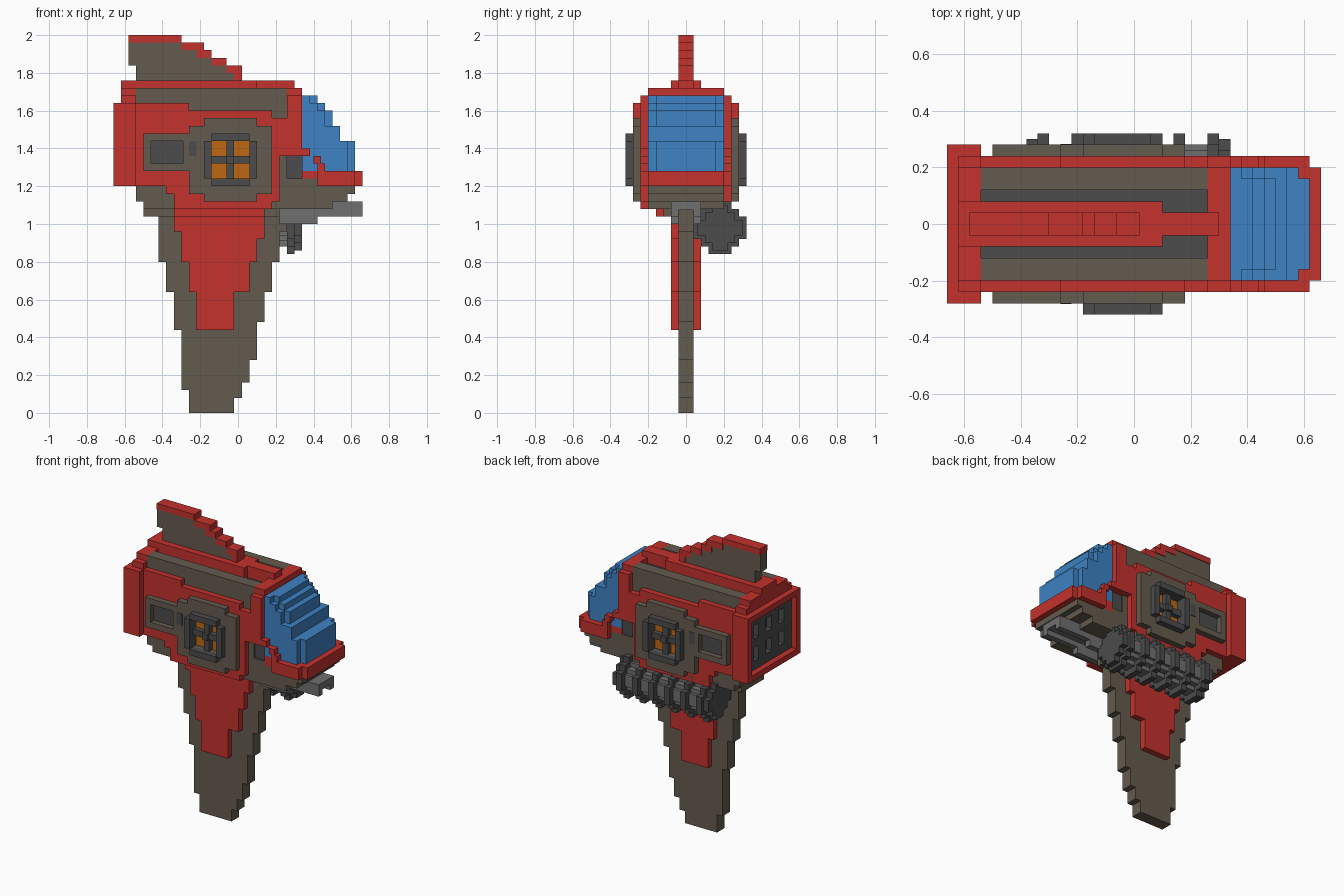
import bpy
import bmesh

cube = bpy.data.objects.get("Cube")
if cube:
    bpy.data.objects.remove(cube, do_unlink=True)


def material(name, rgb):
    lin = [((c / 255 + 0.055) / 1.055) ** 2.4 for c in rgb] + [1.0]
    m = bpy.data.materials.new(name)
    m.use_nodes = True
    m.diffuse_color = lin
    m.node_tree.nodes["Principled BSDF"].inputs["Base Color"].default_value = lin
    return m


RED = material("hull red", (196, 50, 45))
OLIVE = material("olive grey", (100, 91, 78))
DARK = material("dark grey", (76, 76, 77))
GREY = material("mid grey", (112, 112, 113))
BLUE = material("canopy blue", (62, 130, 195))
ORANGE = material("thruster orange", (190, 103, 20))


def finish(name, mat, bm):
    bmesh.ops.recalc_face_normals(bm, faces=bm.faces)
    me = bpy.data.meshes.new(name)
    bm.to_mesh(me)
    bm.free()
    me.materials.append(mat)
    ob = bpy.data.objects.new(name, me)
    bpy.context.collection.objects.link(ob)
    return ob


def prism(bm, outline, y0, y1):
    """Extrude an xz outline from y0 to y1."""
    face = bm.faces.new([bm.verts.new((x, y0, z)) for x, z in outline])
    ext = bmesh.ops.extrude_face_region(bm, geom=[face])
    verts = [v for v in ext["geom"] if isinstance(v, bmesh.types.BMVert)]
    bmesh.ops.translate(bm, verts=verts, vec=(0, y1 - y0, 0))


def spans(y0, y1, both):
    return [(y0, y1), (-y1, -y0)] if both else [(y0, y1)]


def blocks(name, mat, boxes, both=False):
    """Boxes given as (x0, x1, y0, y1, z0, z1), optionally mirrored in y."""
    bm = bmesh.new()
    for x0, x1, y0, y1, z0, z1 in boxes:
        for a, b in spans(y0, y1, both):
            prism(bm, [(x0, z0), (x1, z0), (x1, z1), (x0, z1)], a, b)
    return finish(name, mat, bm)


def stepped(name, mat, y0, y1, z0, rows, both=False):
    """Stepped slab: rows of (top z, left x, right x) stacked from z0."""
    left, right, z = [], [], z0
    for top, l, r in rows:
        left += [(l, z), (l, top)]
        right += [(r, z), (r, top)]
        z = top
    pts = []
    for p in right + left[::-1]:
        if not pts or p != pts[-1]:
            pts.append(p)
    bm = bmesh.new()
    for a, b in spans(y0, y1, both):
        prism(bm, pts, a, b)
    return finish(name, mat, bm)


def frame(x0, x1, z0, z1, t, y0, y1, cut=0.0):
    """Four bars around an opening; cut shortens the top and bottom bars."""
    return [(x0 + cut, x1 - cut, y0, y1, z0, z0 + t),
            (x0 + cut, x1 - cut, y0, y1, z1 - t, z1),
            (x0, x0 + t, y0, y1, z0 + t, z1 - t),
            (x1 - t, x1, y0, y1, z0 + t, z1 - t)]


# Lower blade and its red sheath
stepped("lower_blade", OLIVE, -.04, .04, 0, [
    (.08, -.26, -.02), (.12, -.26, .02), (.16, -.30, .02), (.28, -.30, .06),
    (.44, -.30, .10), (.48, -.34, .10), (.64, -.34, .14), (.80, -.38, .18),
    (.96, -.42, .22), (1.08, -.42, .26)])
stepped("blade_sheath", RED, -.08, .08, .44, [
    (.64, -.22, -.02), (.80, -.26, .06), (.92, -.30, .10),
    (.96, -.30, .14), (1.06, -.34, .14)])

# Hull core and belly
stepped("hull_core", OLIVE, -.20, .20, 1.08, [
    (1.12, -.50, .50), (1.16, -.54, .58), (1.20, -.54, .62),
    (1.24, -.54, .42), (1.60, -.54, .26)])
blocks("belly_plate", OLIVE, [(-.50, .22, -.12, .12, 1.04, 1.09)])
blocks("belly_trim", RED, [(-.34, .14, -.16, -.12, 1.04, 1.09),
                           (-.34, .14, .12, .16, 1.04, 1.09)])

# Red side armour
stepped("side_armour", RED, .19, .24, 1.08, [
    (1.12, -.34, .18), (1.16, -.34, .22), (1.20, -.38, .22),
    (1.36, -.54, .22), (1.56, -.54, .34), (1.60, -.54, .18),
    (1.64, -.54, -.26)], both=True)

# Roof: olive shoulders, dark deck, red spine
blocks("roof_shoulders", OLIVE, [(-.54, .26, .12, .20, 1.59, 1.72)], both=True)
blocks("roof_deck", DARK, [(-.54, .26, -.12, .12, 1.59, 1.68)])
blocks("roof_spine", RED, [(-.62, .10, -.08, .08, 1.66, 1.76),
                           (.10, .30, -.04, .04, 1.66, 1.76)])
blocks("front_arch", RED, [(.26, .34, -.24, .24, 1.36, 1.68),
                           (.26, .34, -.20, .20, 1.68, 1.72)])
blocks("rear_arch", RED, [(-.62, -.54, -.24, .24, 1.62, 1.68),
                          (-.62, -.54, -.20, .20, 1.68, 1.72)])

# Upper fin with red stepped edge
stepped("upper_fin", OLIVE, -.035, .035, 1.75, [
    (1.80, -.54, -.02), (1.84, -.54, -.06), (1.88, -.58, -.14),
    (1.92, -.58, -.22), (1.96, -.58, -.30)])
blocks("upper_fin_edge", RED, [
    (x0, x1, -.04, .04, z0, z1) for x0, x1, z0, z1 in (
        (-.58, -.30, 1.96, 2.0), (-.30, -.18, 1.92, 1.96),
        (-.22, -.14, 1.88, 1.92), (-.14, -.06, 1.84, 1.88),
        (-.06, .02, 1.80, 1.84), (-.02, .02, 1.76, 1.80))])

# Rear engine housing with recessed grille
blocks("rear_frame", RED, [
    (-.66, -.54, -.28, -.24, 1.20, 1.64), (-.66, -.54, .24, .28, 1.20, 1.64),
    (-.66, -.54, -.24, .24, 1.20, 1.24), (-.66, -.54, -.24, .24, 1.60, 1.64)])
grille = [(-.58, -.53, -.24, .24, 1.24, 1.60)]
grille += [(-.62, -.58, y - .04, y + .04, 1.24, 1.60) for y in (-.20, -.07, .07, .20)]
grille += [(-.62, -.58, -.24, .24, z - .03, z + .03) for z in (1.27, 1.42, 1.57)]
blocks("rear_grille", DARK, grille)

# Nose: chin, side steps, intake and stepped canopy
blocks("chin", RED, [(.42, .62, -.24, .24, 1.20, 1.28),
                     (.34, .66, -.20, .20, 1.21, 1.28),
                     (.62, .66, -.20, .20, 1.20, 1.28)])
stepped("chin_side_steps", RED, .195, .24, 1.26, [
    (1.32, .42, .46), (1.36, .40, .44), (1.40, .33, .38)], both=True)
blocks("intake", DARK, [(.24, .42, -.19, .19, 1.23, 1.36)])
stepped("canopy", BLUE, -.16, .16, 1.28, [
    (1.44, .34, .62), (1.52, .34, .54), (1.60, .34, .50),
    (1.64, .34, .46), (1.68, .34, .42)])
stepped("canopy_sides", BLUE, .16, .20, 1.28, [
    (1.44, .34, .58), (1.52, .34, .54), (1.60, .34, .46),
    (1.64, .34, .42), (1.68, .34, .38)], both=True)

# Side housings: plate around the thruster and a slotted arm
blocks("side_plate", OLIVE, frame(-.26, .18, 1.16, 1.52, .08, .23, .28) + [
    (-.18, .10, .23, .28, 1.12, 1.16), (-.18, .10, .23, .28, 1.52, 1.56)], both=True)
blocks("side_arm", OLIVE, frame(-.50, -.25, 1.28, 1.48, .04, .23, .28), both=True)
blocks("arm_slot", DARK, [(-.46, -.26, .235, .244, 1.32, 1.44),
                          (-.26, -.22, .275, .283, 1.36, 1.44)], both=True)

# Thrusters: dark ring, cross and four orange cells
blocks("thruster_ring", DARK,
       frame(-.18, .10, 1.20, 1.48, .04, .23, .32, cut=.04), both=True)
blocks("thruster_cross", DARK, [
    (-.06, -.02, .23, .28, 1.24, 1.44), (-.14, .06, .23, .28, 1.32, 1.36),
    (-.06, -.02, .28, .30, 1.32, 1.36)], both=True)
blocks("thruster_cells", ORANGE, [
    (x, x + .08, .238, .246, z, z + .08)
    for x in (-.14, -.02) for z in (1.24, 1.36)], both=True)

# Channel-shaped barrel under the nose
blocks("nose_barrel", GREY, [
    (.14, .66, -.08, .08, 1.075, 1.12),
    (.14, .66, .04, .08, 1.04, 1.08), (.14, .66, -.08, -.04, 1.04, 1.08),
    (.22, .42, .04, .08, 1.00, 1.04), (.22, .42, -.08, -.04, 1.00, 1.04)])

# Ribbed canister along the back, under the hull
def disc(x0, x1, r):
    """Stepped round section centred on the canister axis."""
    cy, cz = .18, .98
    return [(x0, x1, cy - a, cy + a, cz - b, cz + b)
            for a, b in ((r, r - .08), (r - .04, r - .04), (r - .08, r))]


blocks("canister_core", GREY, [(-.34, .26, .08, .28, .94, 1.02),
                               (-.34, .26, .14, .22, .88, 1.08),
                               (-.34, .26, .10, .26, .91, 1.05)])
ribs = disc(-.38, -.34, .12) + disc(.30, .34, .12)
for i in range(6):
    ribs += disc(-.34 + .12 * i, -.30 + .12 * i, .14)
blocks("canister_ribs", DARK, ribs)
